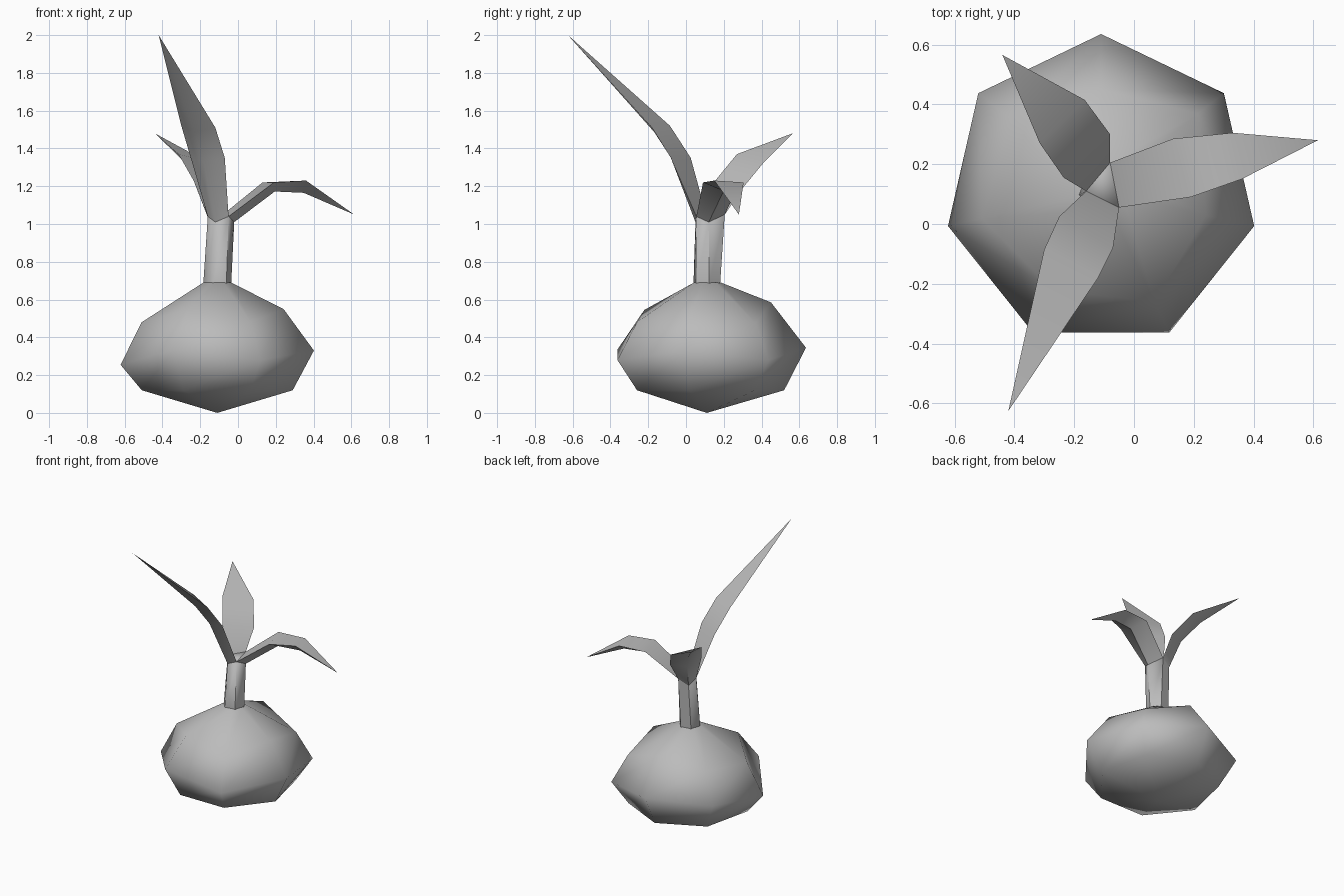
import bpy
from math import sin, cos, radians, pi
from mathutils import Vector

cube = bpy.data.objects.get("Cube")
if cube:
    bpy.data.objects.remove(cube, do_unlink=True)

GREY = (0.5, 0.5, 0.5, 1.0)
grey = bpy.data.materials.new("plain_grey")
grey.use_nodes = True
grey.diffuse_color = GREY
grey.node_tree.nodes["Principled BSDF"].inputs["Base Color"].default_value = GREY

CENTRE_X, CENTRE_Y = -0.11, 0.11


def make_part(name, points, faces, sharp_angle):
    mesh = bpy.data.meshes.new(name)
    mesh.from_pydata([tuple(p) for p in points], [], faces)
    mesh.materials.append(grey)
    part = bpy.data.objects.new(name, mesh)
    bpy.context.collection.objects.link(part)
    bpy.ops.object.select_all(action="DESELECT")
    part.select_set(True)
    bpy.context.view_layer.objects.active = part
    bpy.ops.object.mode_set(mode="EDIT")
    bpy.ops.mesh.select_all(action="SELECT")
    bpy.ops.mesh.normals_make_consistent(inside=False)
    bpy.ops.object.mode_set(mode="OBJECT")
    bpy.ops.object.shade_smooth_by_angle(angle=radians(sharp_angle))
    return part


def around(angle, radius, height):
    return Vector((CENTRE_X + radius * cos(angle), CENTRE_Y + radius * sin(angle), height))


def bridge(first, second, count):
    """Quads between two rings given by their first indices."""
    return [(first + i, first + (i + 1) % count, second + (i + 1) % count, second + i)
            for i in range(count)]


# Bulb: seven-sided rings, slightly uneven at the belly and shoulder
SIDES = 7
belly_heights = [0.345, 0.32, 0.255, 0.335, 0.28, 0.33, 0.28]
shoulder = [(0.34, 0.585), (0.38, 0.51), (0.41, 0.48), (0.367, 0.545),
            (0.41, 0.48), (0.36, 0.55), (0.415, 0.475)]
rings = [
    [(0.41, 0.12)] * SIDES,
    [(0.525, z) for z in belly_heights],
    shoulder,
    [(0.075, 0.69)] * SIDES,
]
points = [around(pi / 2 + 2 * pi * i / SIDES, r, z)
          for ring in rings for i, (r, z) in enumerate(ring)]
faces = []
for level in range(len(rings) - 1):
    faces += bridge(level * SIDES, (level + 1) * SIDES, SIDES)
bottom = len(points)
points.append(Vector((CENTRE_X, CENTRE_Y, 0)))
faces += [(bottom, (i + 1) % SIDES, i) for i in range(SIDES)]
faces.append(tuple(range((len(rings) - 1) * SIDES, len(rings) * SIDES)))
make_part("bulb", points, faces, 80)

# Stem: six sides, alternating leaf keels and leaf corners at the top
corner_back = Vector((-0.08, 0.205, 1.05))
corner_right = Vector((-0.16, 0.11, 1.04))
corner_front = Vector((-0.05, 0.055, 1.04))
keel_side = Vector((-0.02, 0.12, 1.01))
keel_back = Vector((-0.15, 0.185, 1.01))
keel_front = Vector((-0.12, 0.05, 1.01))
stem_points = [around(radians(10 + 60 * i), 0.075, 0.68) for i in range(6)]
stem_points += [keel_side, corner_back, keel_back, corner_right, keel_front, corner_front]
stem_faces = bridge(0, 6, 6) + [(7, 9, 11), (6, 7, 11), (8, 9, 7), (10, 11, 9)]
make_part("stem", stem_points, stem_faces, 60)


# Leaves: flat top and a keel below, tapering to a point
def make_leaf(name, base, pairs, tip, depth):
    sections = [base]
    for left, right in pairs:
        left, right = Vector(left), Vector(right)
        middle = (left + right) / 2
        along = Vector(tip) - (base[0] + base[1]) / 2
        if left is not pairs[0][0]:
            along = middle - (sections[-1][0] + sections[-1][1]) / 2
        normal = along.cross(right - left).normalized()
        if normal.z > 0:
            normal.negate()
        sections.append((left, right, middle + normal * depth))
    leaf_points = [p for section in sections for p in section] + [Vector(tip)]
    last = len(leaf_points) - 1
    leaf_faces = bridge(0, 3, 3) + bridge(3, 6, 3)
    leaf_faces += [(6 + i, 6 + (i + 1) % 3, last) for i in range(3)]
    make_part(name, leaf_points, leaf_faces, 60)


make_leaf("left_leaf", (corner_back, corner_front, keel_side),
          [((0.13, 0.285, 1.22), (0.19, 0.09, 1.22)),
           ((0.33, 0.305, 1.22), (0.36, 0.15, 1.23))],
          (0.615, 0.28, 1.05), 0.06)
make_leaf("front_leaf", (corner_front, corner_right, keel_front),
          [((-0.07, -0.08, 1.35), (-0.25, 0.025, 1.35)),
           ((-0.12, -0.18, 1.51), (-0.30, -0.085, 1.52))],
          (-0.42, -0.625, 2.0), 0.05)
make_leaf("back_leaf", (corner_right, corner_back, keel_back),
          [((-0.235, 0.155, 1.23), (-0.08, 0.30, 1.19)),
           ((-0.315, 0.27, 1.37), (-0.165, 0.415, 1.33))],
          (-0.44, 0.565, 1.48), 0.05)
